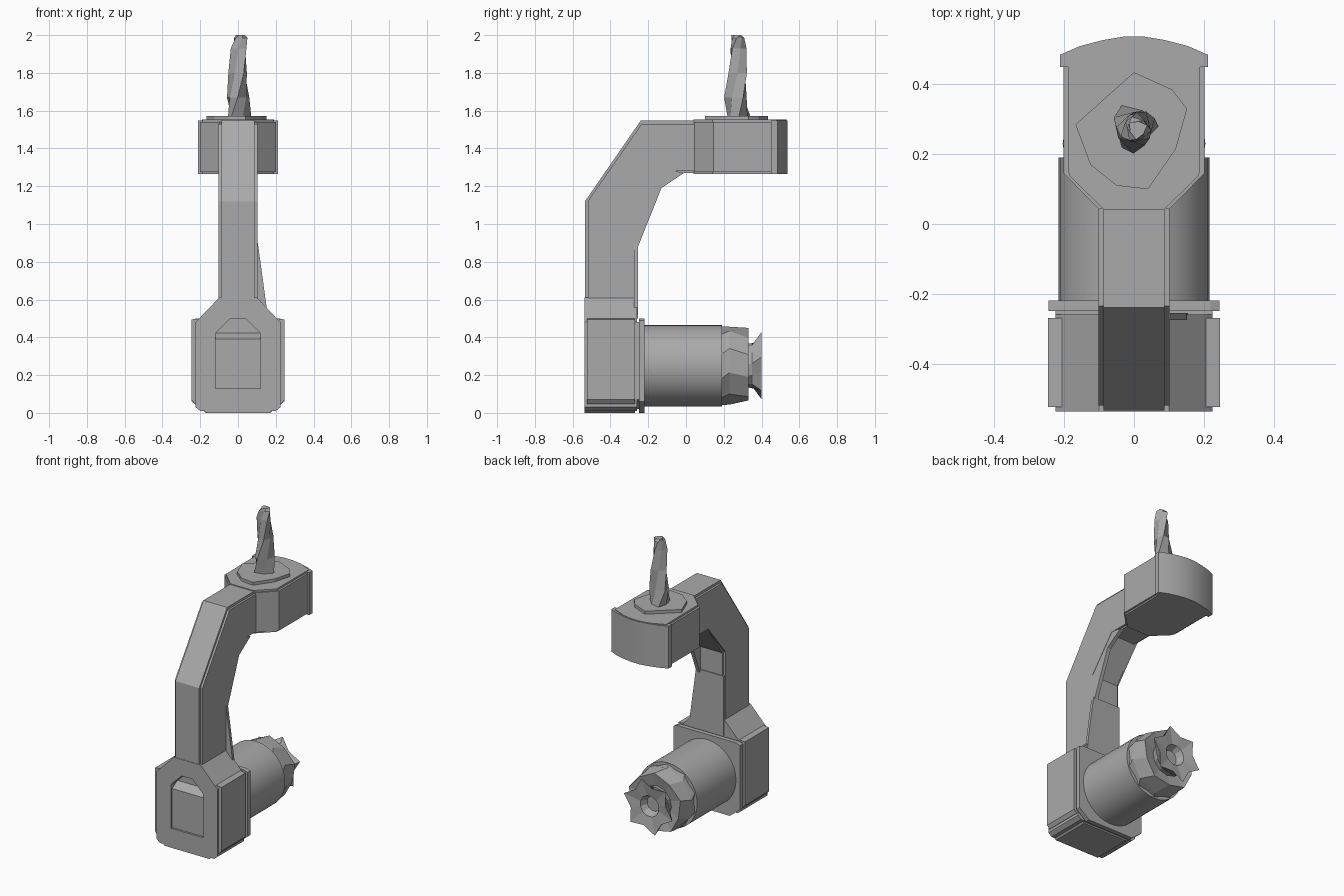
import bpy, bmesh, math
from mathutils import Vector

if "Cube" in bpy.data.objects:
    bpy.data.objects.remove(bpy.data.objects["Cube"], do_unlink=True)

grey = bpy.data.materials.new("plain_grey")
grey.use_nodes = True
grey.diffuse_color = (0.4, 0.4, 0.4, 1)
grey.node_tree.nodes["Principled BSDF"].inputs["Base Color"].default_value = (0.4, 0.4, 0.4, 1)


def finish(name, bm):
    bmesh.ops.recalc_face_normals(bm, faces=bm.faces)
    mesh = bpy.data.meshes.new(name)
    bm.to_mesh(mesh)
    bm.free()
    mesh.materials.append(grey)
    ob = bpy.data.objects.new(name, mesh)
    bpy.context.collection.objects.link(ob)
    return ob


def loft(name, rings):
    """Skin a list of equal-length rings and cap both ends."""
    bm = bmesh.new()
    loops = [[bm.verts.new(p) for p in ring] for ring in rings]
    n = len(loops[0])
    for a, b in zip(loops, loops[1:]):
        for i in range(n):
            j = (i + 1) % n
            bm.faces.new((a[i], a[j], b[j], b[i]))
    bm.faces.new(loops[0])
    bm.faces.new(loops[-1])
    return finish(name, bm)


def extrude(name, outline, axis, lo, hi):
    """Push a flat outline along one axis from lo to hi."""
    place = {"x": lambda p, d: (d, p[0], p[1]),
             "y": lambda p, d: (p[0], d, p[1]),
             "z": lambda p, d: (p[0], p[1], d)}[axis]
    return loft(name, [[place(p, d) for p in outline] for d in (lo, hi)])


def mirrored(half):
    """Complete an outline given for the +x side."""
    return half + [(-x, v) for x, v in reversed(half)]


def smooth(ob, angle=35):
    bpy.ops.object.select_all(action="DESELECT")
    ob.select_set(True)
    bpy.context.view_layer.objects.active = ob
    bpy.ops.object.shade_smooth_by_angle(angle=math.radians(angle))


# Base block with sloped shoulders
block = extrude("base_block", mirrored(
    [(0.2, 0.01), (0.225, 0.03), (0.225, 0.48), (0.1, 0.61)]), "y", -0.538, -0.26)

# Arched pocket in the front, with a raised panel in it
cutter = extrude("pocket_cutter", mirrored(
    [(0.12, 0.13), (0.12, 0.42), (0.04, 0.5)]), "y", -0.7, -0.47)
cutter.hide_render = True
cut = block.modifiers.new("pocket", "BOOLEAN")
cut.object = cutter
cut.solver = "EXACT"
bpy.context.view_layer.objects.active = block
bpy.ops.object.modifier_apply(modifier=cut.name)
bpy.data.objects.remove(cutter, do_unlink=True)
extrude("pocket_panel", [(-0.525, 0.125), (-0.525, 0.39), (-0.46, 0.43), (-0.46, 0.125)],
        "x", -0.119, 0.119)

# Side plates and bottom plate of the block
for name, s in (("left_side_plate", 1), ("right_side_plate", -1)):
    extrude(name, [(s * 0.2, 0.04), (s * 0.23, 0.05), (s * 0.246, 0.07),
                   (s * 0.246, 0.495), (s * 0.2, 0.5)], "y", -0.525, -0.27)
extrude("bottom_plate", mirrored([(0.165, 0.0), (0.2, 0.03)]), "y", -0.538, -0.27)

# Mounting flange behind the block
extrude("mounting_flange", mirrored(
    [(0.17, 0.0), (0.245, 0.06), (0.245, 0.49), (0.22, 0.5)]), "y", -0.25, -0.22)
extrude("flange_gasket", mirrored(
    [(0.16, 0.02), (0.225, 0.07), (0.225, 0.48)]), "y", -0.27, -0.24)

# Bent arm
extrude("arm", [(-0.535, 0.55), (-0.535, 1.12), (-0.24, 1.547), (0.08, 1.547), (0.08, 1.27),
                (-0.1, 1.27), (-0.262, 1.05), (-0.262, 0.55)], "x", -0.088, 0.088)
for name, s in (("left_arm_plate", 1), ("right_arm_plate", -1)):
    extrude(name, [(-0.52, 0.57), (-0.52, 1.12), (-0.235, 1.53), (0.06, 1.53), (0.06, 1.28),
                   (-0.09, 1.28), (-0.27, 1.06), (-0.27, 0.57)], "x", s * 0.08, s * 0.102)
extrude("arm_web", [(-0.27, 0.84), (-0.13, 1.19), (-0.01, 1.27), (-0.1, 1.29), (-0.27, 1.06)],
        "x", 0.075, 0.1)
extrude("arm_foot_flare", [(-0.1, 0.5), (0.155, 0.5), (0.15, 0.57), (0.105, 0.9), (-0.1, 0.9)],
        "y", -0.275, -0.255)

# Head with a rounded back
arc = [(0.19, 0.48), (0.1, 0.52), (0.03, 0.533)]
extrude("head", mirrored([(0.085, 0.04), (0.187, 0.14)] + arc), "z", 1.265, 1.552)
for name, s in (("left_head_plate", 1), ("right_head_plate", -1)):
    extrude(name, [(s * 0.1, 0.042), (s * 0.202, 0.145), (s * 0.202, 0.45),
                   (s * 0.18, 0.45), (s * 0.18, 0.15), (s * 0.08, 0.05)], "z", 1.275, 1.54)
smooth(extrude("head_back_cover", mirrored(
    [(0.212, 0.45), (0.212, 0.485), (0.155, 0.51), (0.09, 0.527), (0.03, 0.537)]),
    "z", 1.265, 1.548), 20)

# Thin collar and twisted drill bit
extrude("collar", [(0, 0.435), (0.11, 0.385), (0.152, 0.33), (0.12, 0.215), (0.04, 0.1),
                   (-0.05, 0.11), (-0.125, 0.17), (-0.168, 0.285)], "z", 1.55, 1.572)
bit = []
for k, (z, r, cx, cy) in enumerate([(1.57, 0.07, 0.0, 0.28), (1.67, 0.068, 0.0, 0.27),
                                    (1.8, 0.056, 0.005, 0.275), (1.93, 0.048, 0.005, 0.272),
                                    (1.985, 0.04, 0.01, 0.272), (2.0, 0.03, 0.01, 0.272)]):
    bit.append([(cx + r * (1 if i % 2 == 0 else 0.75) * math.cos(i * math.pi / 3 + k * 0.5),
                 cy + r * (1 if i % 2 == 0 else 0.75) * math.sin(i * math.pi / 3 + k * 0.5), z)
                for i in range(6)])
loft("drill_bit", bit)


def ring_y(y, radius, sides, turn=0.0, dent=1.0):
    """Ring around the motor axis; dent scales every other point."""
    pts = []
    for i in range(sides):
        a = 2 * math.pi * i / sides + turn
        r = radius * (dent if i % 2 else 1)
        pts.append((r * math.cos(a), y, 0.25 + r * math.sin(a)))
    return pts


# Motor can and its faceted end
smooth(loft("motor_can", [ring_y(-0.23, 0.216, 32), ring_y(0.19, 0.216, 32)]))
loft("motor_end", [ring_y(0.16, 0.212, 10, 0.2), ring_y(0.23, 0.208, 10, 0.45),
                   ring_y(0.33, 0.2, 10, 0.3, 0.92), ring_y(0.31, 0.1, 10, 0.3)])

# Ragged fan: a hub that flares into a star with a hollow centre
loft("fan", [ring_y(0.3, 0.11, 12), ring_y(0.35, 0.12, 12, 0.1),
             ring_y(0.4, 0.185, 12, 0.25, 0.72), ring_y(0.385, 0.07, 12, 0.25),
             ring_y(0.34, 0.05, 12, 0.25)])
